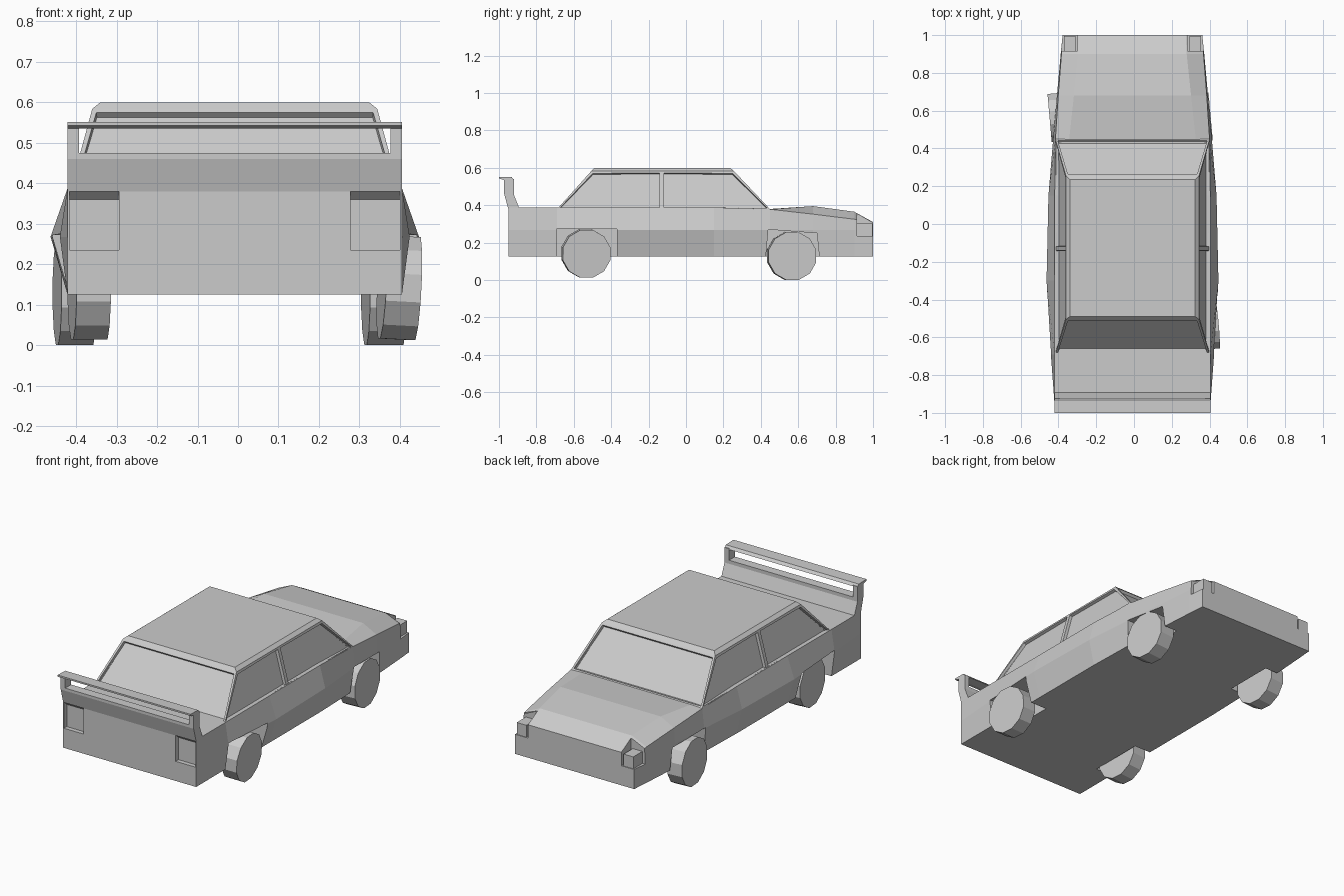
import bpy, bmesh, math
from mathutils import Matrix

if "Cube" in bpy.data.objects:
    bpy.data.objects.remove(bpy.data.objects["Cube"])

grey = bpy.data.materials.new("plain grey")
grey.use_nodes = True
grey.diffuse_color = (0.6, 0.6, 0.6, 1)
grey.node_tree.nodes["Principled BSDF"].inputs["Base Color"].default_value = (0.6, 0.6, 0.6, 1)
CX = -0.008  # centre line of the body


def finish(name, bm):
    bmesh.ops.recalc_face_normals(bm, faces=bm.faces)
    mesh = bpy.data.meshes.new(name)
    bm.to_mesh(mesh)
    bm.free()
    mesh.materials.append(grey)
    obj = bpy.data.objects.new(name, mesh)
    bpy.context.collection.objects.link(obj)
    return obj


def loft(name, rings):
    """Skin closed rings of points and cap both ends."""
    bm = bmesh.new()
    loops = [[bm.verts.new(p) for p in ring] for ring in rings]
    n = len(loops[0])
    for a, b in zip(loops, loops[1:]):
        for i in range(n):
            j = (i + 1) % n
            bm.faces.new((a[i], a[j], b[j], b[i]))
    bm.faces.new(loops[0])
    bm.faces.new(loops[-1])
    return finish(name, bm)


def prism(name, outline, x0, x1):
    """Side outline of (y, z) points extruded across x."""
    return loft(name, [[(x, y, z) for y, z in outline] for x in (x0, x1)])


def box(name, x0, x1, y0, y1, z0, z1):
    return prism(name, [(y0, z0), (y1, z0), (y1, z1), (y0, z1)], x0, x1)


def cut(target, cutter):
    mod = target.modifiers.new("cut", 'BOOLEAN')
    mod.operation = 'DIFFERENCE'
    mod.solver = 'EXACT'
    mod.object = cutter
    bpy.context.view_layer.objects.active = target
    bpy.ops.object.modifier_apply(modifier=mod.name)
    bpy.data.objects.remove(cutter)


# Body: y, then half widths of sill, waist and belt, belt height, deck half width and height
stations = [
    (-0.95, .413, .413, .413, .388, .34, .388),
    (-0.69, .413, .432, .413, .388, .34, .388),
    (-0.30, .413, .455, .412, .388, .34, .388),
    (0.15, .413, .445, .412, .388, .34, .388),
    (0.45, .405, .420, .408, .378, .335, .38),
    (0.68, .393, .400, .393, .352, .31, .395),
    (0.90, .378, .380, .376, .325, .287, .365),
    (1.00, .370, .370, .366, .305, .282, .31),
]
rings = []
for y, sill, waist, belt, zb, deck, zd in stations:
    half = [(sill, .125), (waist, .268), (belt, zb), (deck, zd)]
    rings.append([(CX + x, y, z) for x, z in half] +
                 [(CX - x, y, z) for x, z in reversed(half)])
body = loft("body", rings)

rear_arch = [(-.69, .05), (-.69, .275), (-.37, .272), (-.37, .05)]
front_arch = [(.42, .05), (.44, .27), (.70, .25), (.72, .05)]
tail_recess = [(-1.0, .235), (-.925, .235), (-.925, .36), (-.95, .383), (-1.0, .383)]
for side, label in ((1, "left"), (-1, "right")):
    def span(a, b):
        return sorted((CX + side * a, CX + side * b))
    # Wheel arches, tail light recesses and headlight corners
    for outline in (rear_arch, front_arch):
        cut(body, prism("arch_cutter", outline, *span(.31, .6)))
    cut(body, prism("tail_cutter", tail_recess, *span(.286, .408)))
    cut(body, box("headlight_cutter", *span(.29, .5), .915, 1.1, .235, .5))
    box(label + "_headlight", *span(.302, .362), .91, .996, .23, .302)

# Cabin with window panes set into its faces
cabin_bm = bmesh.new()


def cabin_ring(half, y_back, y_front, z):
    ys = [y_back, -.13, y_front]
    pts = [(CX - half, y) for y in ys] + [(CX + half, y) for y in reversed(ys)]
    return [cabin_bm.verts.new((x, y, z)) for x, y in pts]


levels = [cabin_ring(.408, -.69, .45, .378),
          cabin_ring(.352, -.505, .255, .584),
          cabin_ring(.332, -.49, .235, .6)]
panes = []
for k in (0, 1):
    for i in range(6):
        j = (i + 1) % 6
        f = cabin_bm.faces.new((levels[k][i], levels[k][j], levels[k + 1][j], levels[k + 1][i]))
        if k == 0:
            panes.append(f)
cabin_bm.faces.new(levels[2])
cabin_bm.faces.new(levels[0])
bmesh.ops.recalc_face_normals(cabin_bm, faces=cabin_bm.faces)
bmesh.ops.inset_individual(cabin_bm, faces=panes, thickness=.016)
# Sink each pane straight in, leaving a crisp frame edge
res = bmesh.ops.inset_individual(cabin_bm, faces=panes, thickness=.002, depth=-.016)
finish("cabin", cabin_bm)

# Rear wing: lip, two posts and a top blade
W0, W1 = CX - .413, CX + .413
prism("wing_lip", [(-.95, .38), (-.972, .46), (-.972, .475), (-.92, .475),
                   (-.92, .455), (-.89, .38)], W0, W1)
prism("wing_blade", [(-.972, .535), (-1.0, .543), (-1.0, .552), (-.932, .55),
                     (-.92, .535)], W0, W1)
for label, x in (("right", W0), ("left", W1 - .028)):
    box(label + "_wing_post", x, x + .028, -.972, -.92, .47, .54)


# Wheels, all turned slightly the same way
def wheel(name, x0, x1, y, z, camber):
    bm = bmesh.new()
    bmesh.ops.create_cone(bm, cap_ends=True, segments=12, radius1=.132,
                          radius2=.132, depth=x1 - x0)
    m = (Matrix.Translation(((x0 + x1) / 2, y, z))
         @ Matrix.Rotation(math.radians(5), 4, 'Z')
         @ Matrix.Rotation(math.radians(camber), 4, 'Y')
         @ Matrix.Rotation(math.radians(90), 4, 'Y')
         @ Matrix.Rotation(math.radians(15), 4, 'Z'))
    bmesh.ops.transform(bm, matrix=m, verts=bm.verts)
    finish(name, bm)


wheel("rear_left_wheel", .355, .442, -.535, .142, 3)
wheel("rear_right_wheel", -.41, -.325, -.535, .142, 0)
wheel("front_left_wheel", .315, .406, .565, .128, 0)
wheel("front_right_wheel", -.447, -.36, .565, .128, 0)
